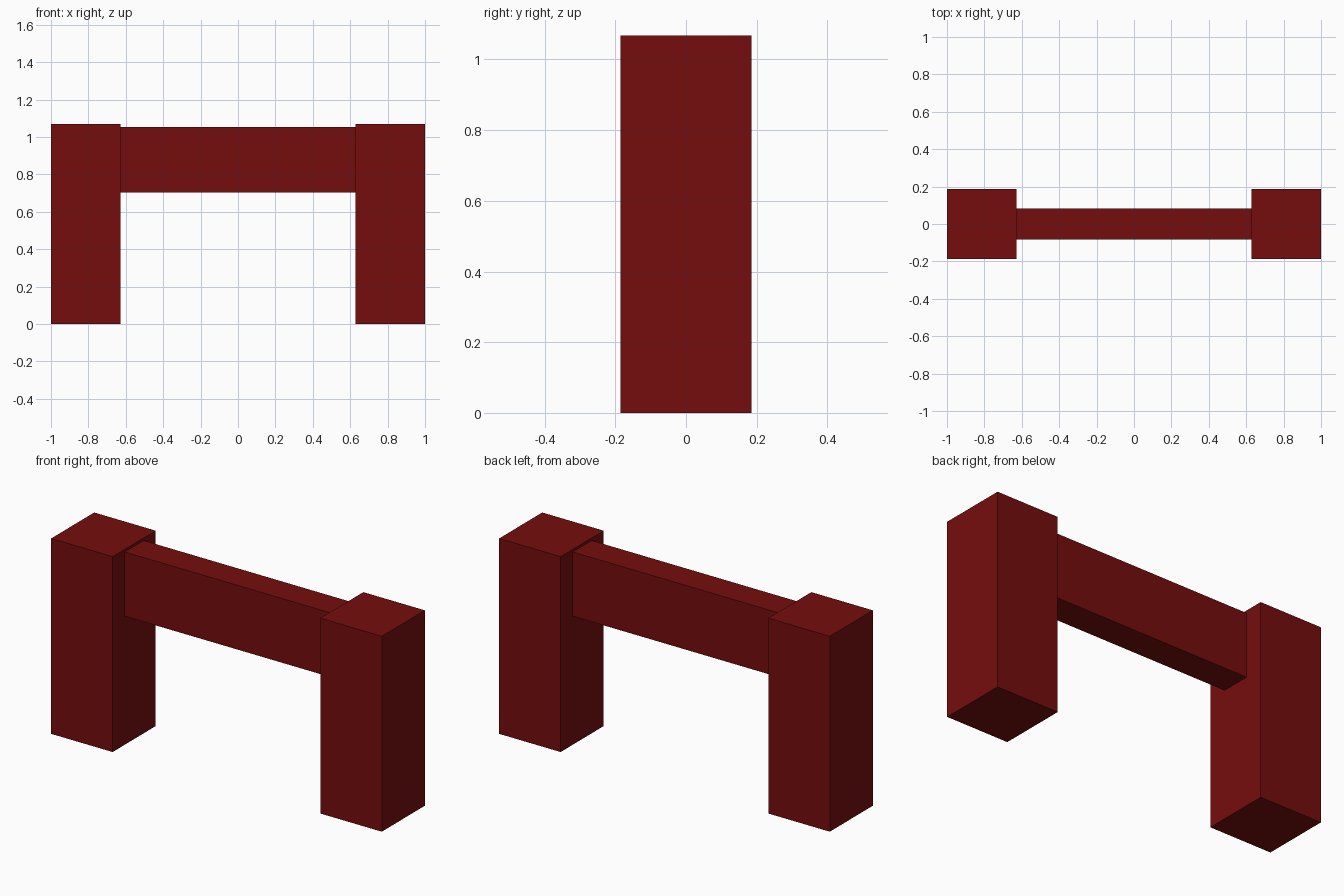
import bpy

cube = bpy.data.objects.get("Cube")
if cube:
    bpy.data.objects.remove(cube, do_unlink=True)

# Single dark red paint
red = bpy.data.materials.new("dark_red")
red.use_nodes = True
color = (0.18, 0.004, 0.004, 1.0)
red.diffuse_color = color
red.node_tree.nodes["Principled BSDF"].inputs["Base Color"].default_value = color


def box(name, low, high):
    """Flat-shaded box spanning two opposite corners."""
    center = [(a + b) / 2 for a, b in zip(low, high)]
    bpy.ops.mesh.primitive_cube_add(size=1, location=center)
    obj = bpy.context.object
    obj.name = name
    obj.scale = [b - a for a, b in zip(low, high)]
    bpy.ops.object.transform_apply(location=False, rotation=False, scale=True)
    obj.data.materials.append(red)
    return obj


WIDTH = 0.372          # square post section
HEIGHT = 1.068
INNER = 1 - WIDTH      # inner face of each post

# Two square posts
for side, name in ((1, "left_post"), (-1, "right_post")):
    x0, x1 = sorted((side * INNER, side))
    box(name, (x0, -WIDTH / 2, 0), (x1, WIDTH / 2, HEIGHT))

# Thin crossbeam between the posts
box("crossbeam", (-INNER, -0.082, 0.703), (INNER, 0.082, 1.054))
